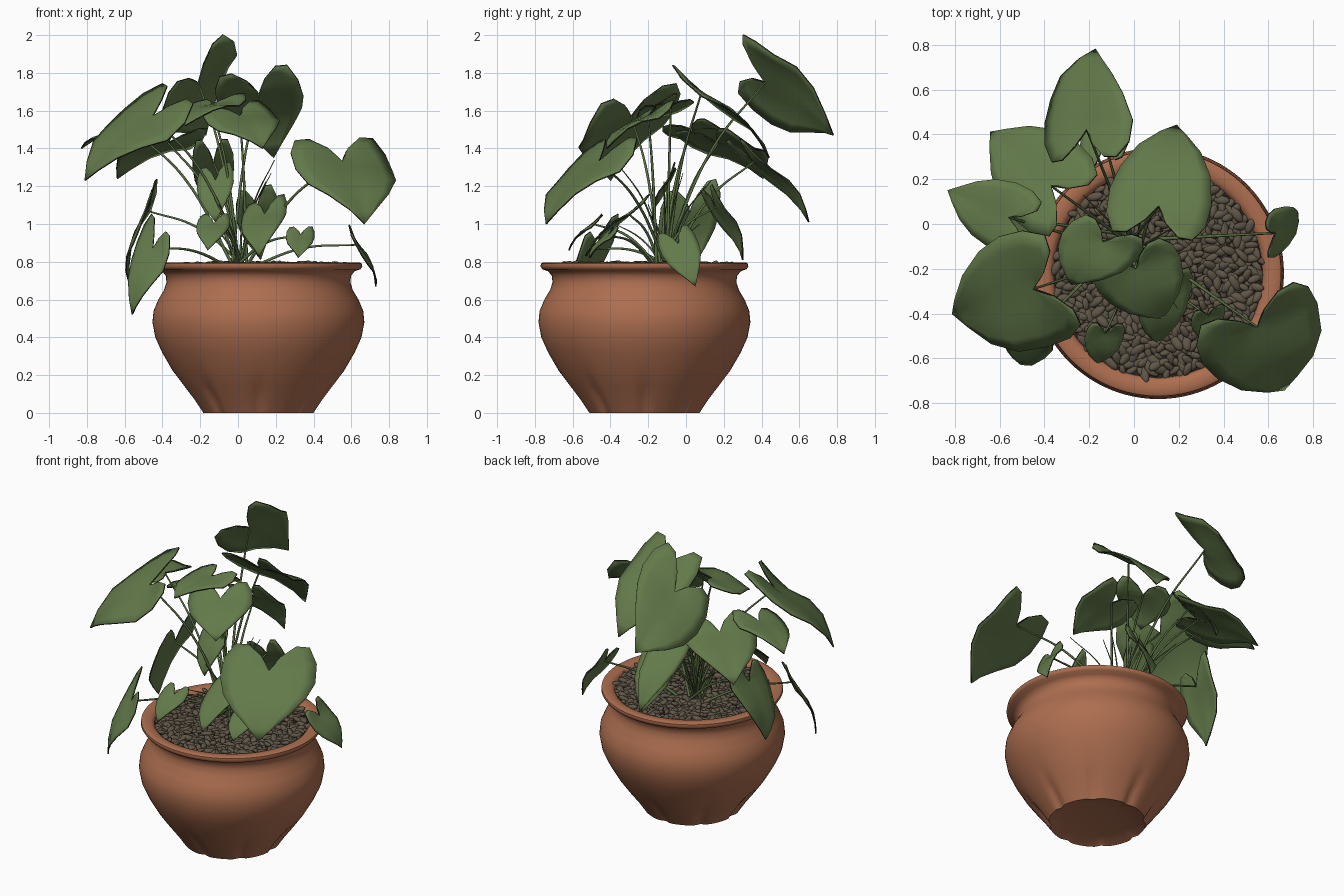
import bpy, bmesh, math, random
from mathutils import Vector, Matrix, Euler

if "Cube" in bpy.data.objects:
    bpy.data.objects.remove(bpy.data.objects["Cube"])
random.seed(4)
CENTRE = Vector((.108, -.22, 0))
CROWN = Vector((.01, -.11, .76))


def material(name, r, g, b):
    mat = bpy.data.materials.new(name)
    mat.use_nodes = True
    mat.diffuse_color = (r, g, b, 1)
    node = mat.node_tree.nodes["Principled BSDF"]
    node.inputs["Base Color"].default_value = (r, g, b, 1)
    node.inputs["Roughness"].default_value = .8
    return mat


TERRACOTTA = material("terracotta", .42, .157, .08)
LEAF = material("leaf green", .125, .193, .069)
EDGE = material("dark leaf edge", .02, .022, .012)
STEM = material("stem green", .10, .155, .055)
PEBBLE = material("pebble brown", .115, .092, .063)
SOIL = material("dark soil", .025, .019, .014)


def link(bm, name, mat, angle):
    mesh = bpy.data.meshes.new(name)
    bm.to_mesh(mesh)
    bm.free()
    mesh.materials.append(mat)
    obj = bpy.data.objects.new(name, mesh)
    bpy.context.scene.collection.objects.link(obj)
    bpy.ops.object.select_all(action="DESELECT")
    obj.select_set(True)
    bpy.context.view_layer.objects.active = obj
    bpy.ops.object.shade_smooth_by_angle(angle=math.radians(angle))
    return obj


def lathe(name, profile, mat, segments=96, flute=0):
    """Spin a radius/height profile, with shallow dents pressed in near the foot."""
    bm = bmesh.new()
    rings = []
    for r, z in profile:
        ring = []
        for i in range(segments):
            t = math.tau * i / segments
            dent = flute * max(0, math.cos(t * 8)) ** 4 * max(0, 1 - abs(z - .06) / .16)
            rr = r - (dent if r > .28 else 0)
            ring.append(bm.verts.new(CENTRE + Vector((rr * math.cos(t), rr * math.sin(t), z))))
        rings.append(ring)
    for a, b in zip(rings, rings[1:]):
        for i in range(segments):
            j = (i + 1) % segments
            bm.faces.new((a[i], a[j], b[j], b[i]))
    bm.faces.new(rings[0])
    bm.faces.new(rings[-1])
    bmesh.ops.recalc_face_normals(bm, faces=bm.faces)
    return link(bm, name, mat, 50)


# Pot with a belly, narrow neck and flared rim
lathe("pot", [(.05, .03), (.2, .024), (.27, .008), (.295, 0), (.342, .07), (.395, .14), (.452, .22),
              (.51, .32), (.546, .4), (.561, .48), (.555, .54), (.53, .6), (.5, .65),
              (.487, .69), (.49, .725), (.51, .75), (.54, .76), (.55, .775), (.548, .79),
              (.535, .797), (.49, .795), (.468, .78), (.46, .74)], TERRACOTTA, flute=.025)
lathe("soil", [(.47, .74), (.47, .765)], SOIL)

# Pebble layer, spread in a spiral
bm = bmesh.new()
count = 640
for i in range(count):
    r = .462 * math.sqrt((i + .5) / count)
    t = i * 2.39996
    spot = CENTRE + Vector((r * math.cos(t), r * math.sin(t), .772 + random.uniform(-.008, .012)))
    turn = Euler((random.uniform(-.6, .6), random.uniform(-.5, .5), random.uniform(0, 6.3)))
    size = random.uniform(.75, 1.2)
    shape = Matrix.Diagonal((.037 * size, .019 * size, .014 * size, 1))
    bmesh.ops.create_icosphere(bm, subdivisions=2, radius=1,
                               matrix=Matrix.Translation(spot) @ turn.to_matrix().to_4x4() @ shape)
link(bm, "pebbles", PEBBLE, 60)


def stem(name, points, thick, tip):
    curve = bpy.data.curves.new(name, "CURVE")
    curve.dimensions = "3D"
    curve.bevel_depth = 1
    curve.bevel_resolution = 1
    curve.resolution_u = 8
    curve.use_fill_caps = True
    spline = curve.splines.new("BEZIER")
    spline.bezier_points.add(len(points) - 1)
    for k, (bp, p) in enumerate(zip(spline.bezier_points, points)):
        bp.co = p
        bp.handle_left_type = bp.handle_right_type = "AUTO"
        bp.radius = thick + (tip - thick) * k / (len(points) - 1)
    curve.materials.append(STEM)
    bpy.context.scene.collection.objects.link(bpy.data.objects.new(name, curve))


# Half outline of a heart leaf: along the midrib, across the blade
OUTLINE = [(0, 0), (-.2, .22), (-.36, .55), (-.36, .85), (-.15, 1.05), (.12, 1.08),
           (.38, .95), (.62, .66), (.84, .28), (1, 0)]


def leaf(name, base, tip, half):
    """Heart leaf from its notch, its point and a half width, on an arching stalk."""
    base, tip, half = Vector(base), Vector(tip), Vector(half)
    along = tip - base
    up = along.cross(half).normalized()
    if up.z < 0:
        up.negate()
    bm = bmesh.new()
    steps = 4
    for side in (-1, 1):
        rows = []
        for u, s in OUTLINE:
            spine = max(u, 0)
            row = []
            for k in range(steps + 1):
                f = k / steps
                a, b = spine + (u - spine) * f, s * f
                wave = .06 * math.sin(a * 7 + side) * b
                rise = along.length * (.38 * max(a, 0) * (1 - a)) - half.length * (.16 * b * b + wave - .1 * b)
                row.append(bm.verts.new(base + along * a + half * (side * b) + up * rise))
            rows.append(row)
        for p, q in zip(rows, rows[1:]):
            for k in range(steps):
                bm.faces.new((p[k], p[k + 1], q[k + 1], q[k]))
    bmesh.ops.remove_doubles(bm, verts=bm.verts, dist=.0005)
    bmesh.ops.dissolve_degenerate(bm, edges=bm.edges, dist=.0001)
    bmesh.ops.recalc_face_normals(bm, faces=bm.faces)
    obj = link(bm, name, LEAF, 50)
    # Thin blade with a dark rim
    obj.data.materials.append(EDGE)
    solid = obj.modifiers.new("thickness", "SOLIDIFY")
    solid.thickness = .008
    solid.offset = 0
    solid.material_offset_rim = 1
    # Stalk rises steeply, then bends out to the notch
    foot = CROWN + Vector((random.uniform(-.05, .05), random.uniform(-.05, .05), 0))
    mid = foot.lerp(base, .5)
    mid.z = foot.z + (base.z - foot.z) * .62 + .03
    stem(name + "_stalk", [foot, mid, base], .009, .005)


# Tall leaves
leaf("top_leaf", (-.21, .42, 1.75), (-.17, .78, 1.47), (.175, .01, .175))
leaf("back_leaf", (.11, .08, 1.69), (.19, .44, 1.35), (.21, -.03, .03))
leaf("back_right_leaf", (-.37, .17, 1.43), (-.64, .41, 1.24), (.13, .16, .0))
leaf("hanging_back_leaf", (-.13, .36, 1.33), (-.11, .65, 1.01), (.1, .05, 0))
leaf("large_side_leaf", (-.45, -.29, 1.57), (-.81, -.4, 1.23), (.1, -.23, -.07))
leaf("outer_side_leaf", (-.56, .03, 1.5), (-.83, .15, 1.4), (.06, .13, .02))
leaf("upper_middle_leaf", (-.14, -.08, 1.63), (-.28, -.27, 1.52), (.15, -.06, .02))
leaf("upper_front_leaf", (.01, -.2, 1.57), (.13, -.42, 1.4), (.17, .07, .02))
leaf("large_front_leaf", (.55, -.46, 1.33), (.67, -.74, 1.0), (.24, .12, 0))

# Low leaves around the rim
leaf("hanging_side_leaf", (-.48, .02, 1.07), (-.58, -.01, .7), (.02, .15, .04))
leaf("hanging_front_leaf", (-.45, -.48, .87), (-.56, -.57, .52), (.06, -.1, -.07))
leaf("middle_front_leaf", (-.12, -.09, 1.23), (-.12, -.18, 1.01), (.09, 0, .02))
leaf("low_middle_leaf", (.14, -.3, 1.05), (.11, -.53, .83), (.11, .03, .03))
leaf("low_right_leaf", (-.13, -.49, 1.0), (-.16, -.62, .86), (.08, 0, 0))
leaf("low_left_leaf", (.33, -.41, .94), (.32, -.51, .82), (.07, .02, 0))
leaf("rim_leaf", (.63, -.04, .89), (.73, .05, .67), (-.01, .09, .03))
leaf("low_back_leaf", (.1, .16, 1.09), (.12, .3, .81), (.1, .03, .02))

# Bare young shoots
for i in range(9):
    t = 2 + i * 2.4
    reach = random.uniform(.12, .36)
    height = random.uniform(.2, .6)
    out = Vector((math.cos(t), math.sin(t), 0)) * reach
    stem("young_shoot", [CROWN, CROWN + out * .4 + Vector((0, 0, height * .6)),
                         CROWN + out + Vector((0, 0, height))], .007, .002)
